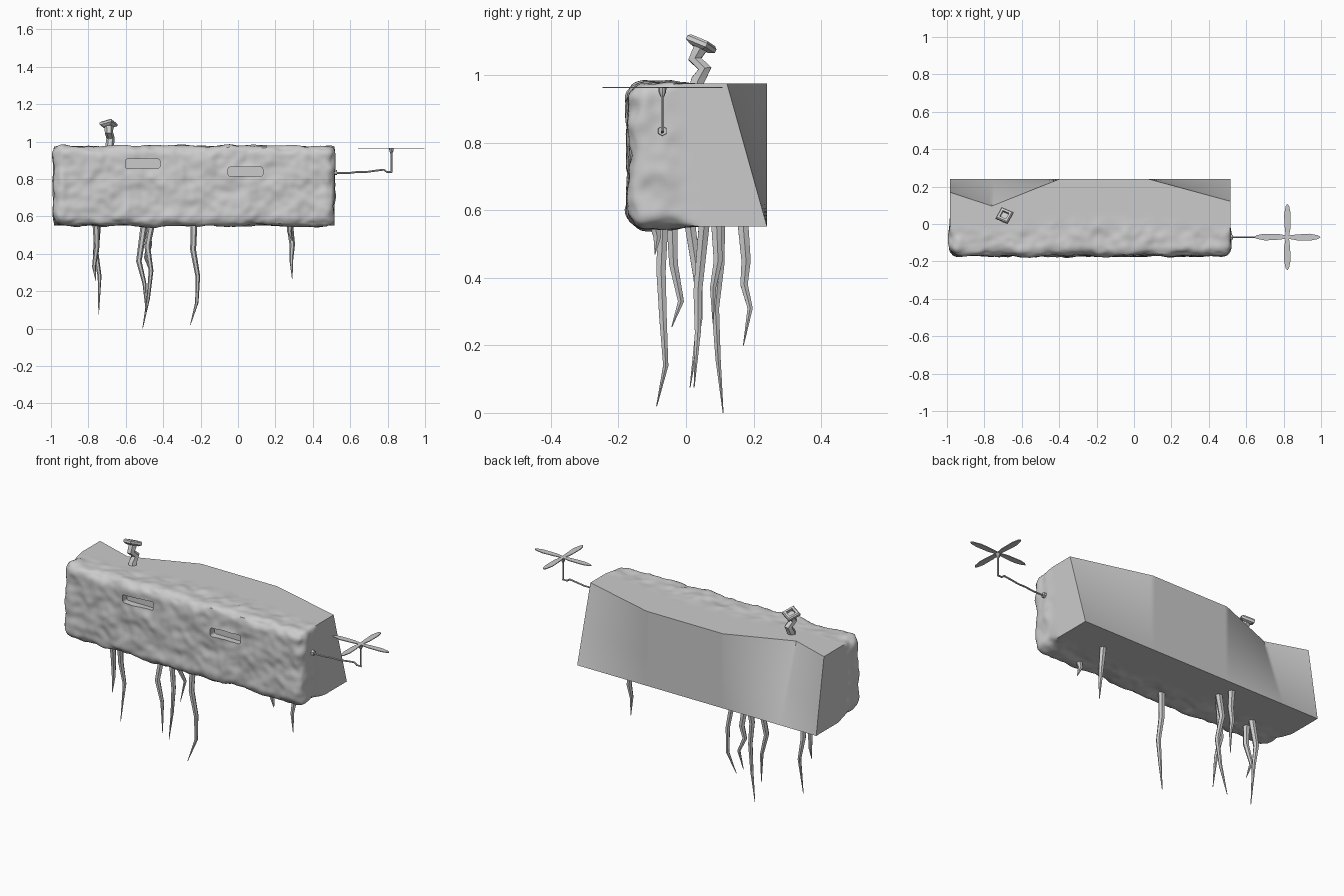
import bpy, bmesh, math
from mathutils import Vector, noise

if "Cube" in bpy.data.objects:
    bpy.data.objects.remove(bpy.data.objects["Cube"])


def finish(name, bm, angle=35):
    bmesh.ops.recalc_face_normals(bm, faces=bm.faces)
    me = bpy.data.meshes.new(name)
    bm.to_mesh(me)
    bm.free()
    ob = bpy.data.objects.new(name, me)
    bpy.context.collection.objects.link(ob)
    smooth(ob, angle)
    return ob


def smooth(ob, angle):
    bpy.ops.object.select_all(action='DESELECT')
    ob.select_set(True)
    bpy.context.view_layer.objects.active = ob
    bpy.ops.object.shade_smooth_by_angle(angle=math.radians(angle))


def tube(bm, pts, radii, sides, axis=None, spin=0.0):
    """Loft polygon rings along a path; a fixed axis keeps every ring parallel."""
    pts = [Vector(p) for p in pts]
    rings = []
    for i, p in enumerate(pts):
        t = Vector(axis) if axis else pts[min(i + 1, len(pts) - 1)] - pts[max(i - 1, 0)]
        t.normalize()
        ref = Vector((0, 1, 0)) if abs(t.y) < 0.8 else Vector((1, 0, 0))
        a = t.cross(ref).normalized()
        b = t.cross(a)
        rings.append([bm.verts.new(p + radii[i] * (math.cos(w) * a + math.sin(w) * b))
                      for w in (spin + 2 * math.pi * k / sides for k in range(sides))])
    for r, s in zip(rings, rings[1:]):
        for k in range(sides):
            bm.faces.new((r[k], r[(k + 1) % sides], s[(k + 1) % sides], s[k]))
    bm.faces.new(rings[0])
    bm.faces.new(rings[-1])


# Rock body: weathered rounded front, plain flat cut back
BACK = [(-1.0, .175), (-.97, .165), (-.76, .096), (-.40, .24), (.08, .24), (.52, .12)]
LO, HI = Vector((-.985, -.168, .552)), Vector((.515, .24, .975))


def back_y(x):
    for (x0, y0), (x1, y1) in zip(BACK, BACK[1:]):
        if x <= x1:
            return y0 + (y1 - y0) * (x - x0) / (x1 - x0)
    return BACK[-1][1]


def body_point(u, v, w):
    x = LO.x + (HI.x - LO.x) * u
    z = LO.z + (HI.z - LO.z) * w
    yb = HI.y + (back_y(x) - HI.y) * w
    p = Vector((x, LO.y + (yb - LO.y) * v, z))
    f = min(max((.55 - v) / .3, 0), 1)
    f = f * f * (3 - 2 * f)
    r = .05 * f
    core = Vector((min(max(x, LO.x + r), HI.x - r), max(p.y, LO.y + r),
                   min(max(z, LO.z + r), HI.z - r)))
    d = p - core
    if r < 1e-5 or d.length < 1e-6:
        return p
    bump = noise.noise(p * 10) * .012 + noise.noise(p * 24) * .006
    return core + d.normalized() * (r + f * (bump + .002))


bm = bmesh.new()
N = (120, 32, 34)
grid = {}


def vert(c):
    if c not in grid:
        grid[c] = bm.verts.new(body_point(*(c[i] / N[i] for i in range(3))))
    return grid[c]


for ax in range(3):
    b, c = (ax + 1) % 3, (ax + 2) % 3
    for side in (0, N[ax]):
        for i in range(N[b]):
            for j in range(N[c]):
                quad = []
                for di, dj in ((0, 0), (1, 0), (1, 1), (0, 1)):
                    key = [0, 0, 0]
                    key[ax], key[b], key[c] = side, i + di, j + dj
                    quad.append(vert(tuple(key)))
                bm.faces.new(quad)
body = finish("rock_body", bm)

# Two recessed slots in the front
for n, (x, z) in enumerate([(-.51, .882), (.04, .84)]):
    cb = bmesh.new()
    bmesh.ops.create_cube(cb, size=1)
    for v in cb.verts:
        v.co = Vector((x + v.co.x * .185, -.18 + v.co.y * .09, z + v.co.z * .048))
    edges = [e for e in cb.edges if abs(e.verts[0].co.y - e.verts[1].co.y) > .01]
    bmesh.ops.bevel(cb, geom=edges, offset=.01, segments=3, affect='EDGES', profile=.5)
    cutter = finish(f"slot_cutter_{n}", cb)
    cutter.hide_render = True
    mod = body.modifiers.new("slot", 'BOOLEAN')
    mod.operation, mod.solver, mod.object = 'DIFFERENCE', 'EXACT', cutter
    bpy.context.view_layer.objects.active = body
    bpy.ops.object.modifier_apply(modifier=mod.name)
    bpy.data.objects.remove(cutter)
smooth(body, 35)

# Hanging roots: kinked tapering strands
ROOTS = [
    [(-.235, -.068, .57), (-.24, -.074, .42), (-.215, -.068, .28), (-.22, -.06, .14), (-.255, -.087, .02)],
    [(-.46, .10, .57), (-.485, .10, .44), (-.465, .087, .31), (-.48, .095, .16), (-.51, .11, .0)],
    [(-.50, .055, .57), (-.53, .035, .36), (-.50, .035, .24), (-.49, .024, .075)],
    [(-.49, .168, .57), (-.475, .178, .45), (-.49, .172, .38), (-.465, .19, .31), (-.48, .17, .2)],
    [(-.75, .01, .57), (-.76, .035, .40), (-.74, .04, .28), (-.745, .012, .075)],
    [(-.76, -.042, .57), (-.755, -.037, .44), (-.77, -.015, .33), (-.76, -.042, .255)],
    [(.275, .09, .57), (.29, .095, .45), (.285, .08, .37), (.29, .08, .265)],
    [(.28, -.095, .57), (.275, -.085, .52), (.29, -.092, .47)],
]
for n, pts in enumerate(ROOTS):
    bm = bmesh.new()
    m = len(pts) - 1
    tube(bm, pts, [.017 * (1 - i / m) ** .6 + .0015 for i in range(m + 1)], 6)
    finish(f"root_{n + 1}", bm, 40)

# Crooked chimney with a tilted square cap and recessed hole
bm = bmesh.new()
tube(bm, [(-.685, .028, .95), (-.685, .035, .985), (-.682, .056, 1.02),
          (-.69, .026, 1.048), (-.69, .048, 1.09)], [.025, .023, .022, .022, .025], 6)
finish("chimney_pipe", bm, 40)
bm = bmesh.new()
up = Vector((-.08, .42, .9)).normalized()
c = Vector((-.692, .045, 1.092))
tube(bm, [c + up * h for h in (-.014, -.006, .006, .013, .013, -.004)],
     [.032, .05, .05, .042, .026, .024], 4, axis=up, spin=.35)
finish("chimney_cap", bm, 25)

# Rotor arm: wall mount, wobbly rod, upright post and hub
bm = bmesh.new()
tube(bm, [(.505, -.07, .835), (.53, -.07, .835)], [.016, .014], 6)
tube(bm, [(.52, -.07, .832), (.60, -.07, .833), (.64, -.07, .838), (.69, -.07, .838),
          (.73, -.07, .844), (.78, -.07, .85), (.795, -.07, .838), (.823, -.07, .838)],
     [.005] * 8, 6)
tube(bm, [(.82, -.07, .835), (.82, -.07, .965)], [.005, .005], 6)
tube(bm, [(.82, -.07, .935), (.82, -.07, .95), (.82, -.07, .962)], [.005, .011, .012], 8)
finish("rotor_arm", bm)

# Four thin rotor blades, arranged as a pinwheel
BLADE = [(0, -.008), (.05, -.017), (.13, -.017), (.165, -.01), (.178, 0),
         (.165, .009), (.12, .018), (.05, .014), (0, .008)]
for n in range(4):
    a = n * math.pi / 2
    bm = bmesh.new()
    vs = [bm.verts.new((.82 + x * math.cos(a) - y * math.sin(a),
                        -.07 + x * math.sin(a) + y * math.cos(a), .962)) for x, y in BLADE]
    f = bm.faces.new(vs)
    ext = bmesh.ops.extrude_face_region(bm, geom=[f])
    for v in ext['geom']:
        if isinstance(v, bmesh.types.BMVert):
            v.co.z += .004
    if not f.is_valid or len(bm.faces) == len(BLADE) + 1:
        bm.faces.new(vs)
    finish(f"rotor_blade_{n + 1}", bm)
